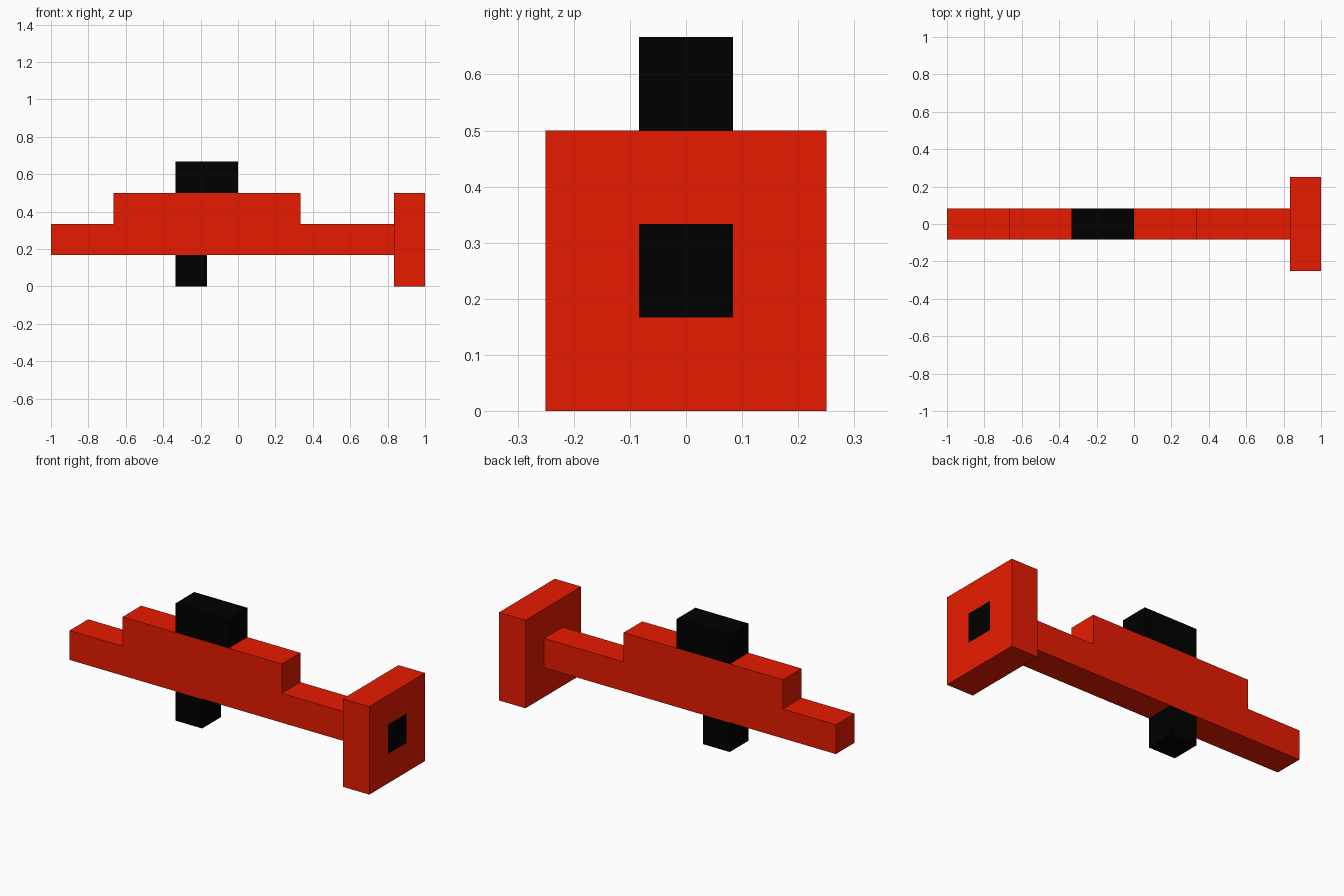
import bpy, bmesh

if "Cube" in bpy.data.objects:
    bpy.data.objects.remove(bpy.data.objects["Cube"])

U = 1 / 6  # the model sits on a grid of sixths


def material(name, rgb):
    m = bpy.data.materials.new(name)
    m.diffuse_color = (*rgb, 1)
    m.use_nodes = True
    m.node_tree.nodes["Principled BSDF"].inputs["Base Color"].default_value = m.diffuse_color
    return m


red = material("red", (0.8, 0.011, 0.0))
black = material("black", (0.0, 0.0, 0.0))


def extrude_profile(name, points, half_width, mats, edit=None):
    """Extrude an x-z outline (in grid units) symmetrically along y."""
    bm = bmesh.new()
    face = bm.faces.new([bm.verts.new((x * U, -half_width * U, z * U)) for x, z in points])
    new = bmesh.ops.extrude_face_region(bm, geom=[face])["geom"]
    verts = [g for g in new if isinstance(g, bmesh.types.BMVert)]
    bmesh.ops.translate(bm, verts=verts, vec=(0, 2 * half_width * U, 0))
    bmesh.ops.recalc_face_normals(bm, faces=bm.faces)
    if edit:
        edit(bm)
    mesh = bpy.data.meshes.new(name)
    bm.to_mesh(mesh)
    bm.free()
    for m in mats:
        mesh.materials.append(m)
    obj = bpy.data.objects.new(name, mesh)
    bpy.context.collection.objects.link(obj)
    return obj


def box(x0, x1, z0, z1):
    return [(x0, z0), (x1, z0), (x1, z1), (x0, z1)]


def paint_opening(bm):
    """Inset the outer end face and colour its centre black."""
    bm.normal_update()
    end = max(bm.faces, key=lambda f: f.normal.x)
    bmesh.ops.inset_region(bm, faces=[end], thickness=U, use_even_offset=True)
    end.material_index = 1


# Stepped body with long thin barrel
extrude_profile("body", [(-6, 1), (5, 1), (5, 2), (2, 2), (2, 3), (-4, 3), (-4, 2), (-6, 2)],
                0.5, [red])

# Square flange at the end, with a dark opening
extrude_profile("end_flange", box(5, 6, 0, 3), 1.5, [red, black], paint_opening)

# Dark blocks above and below the body
extrude_profile("top_block", box(-2, 0, 3, 4), 0.5, [black])
extrude_profile("grip", box(-2, -1, 0, 1), 0.5, [black])
